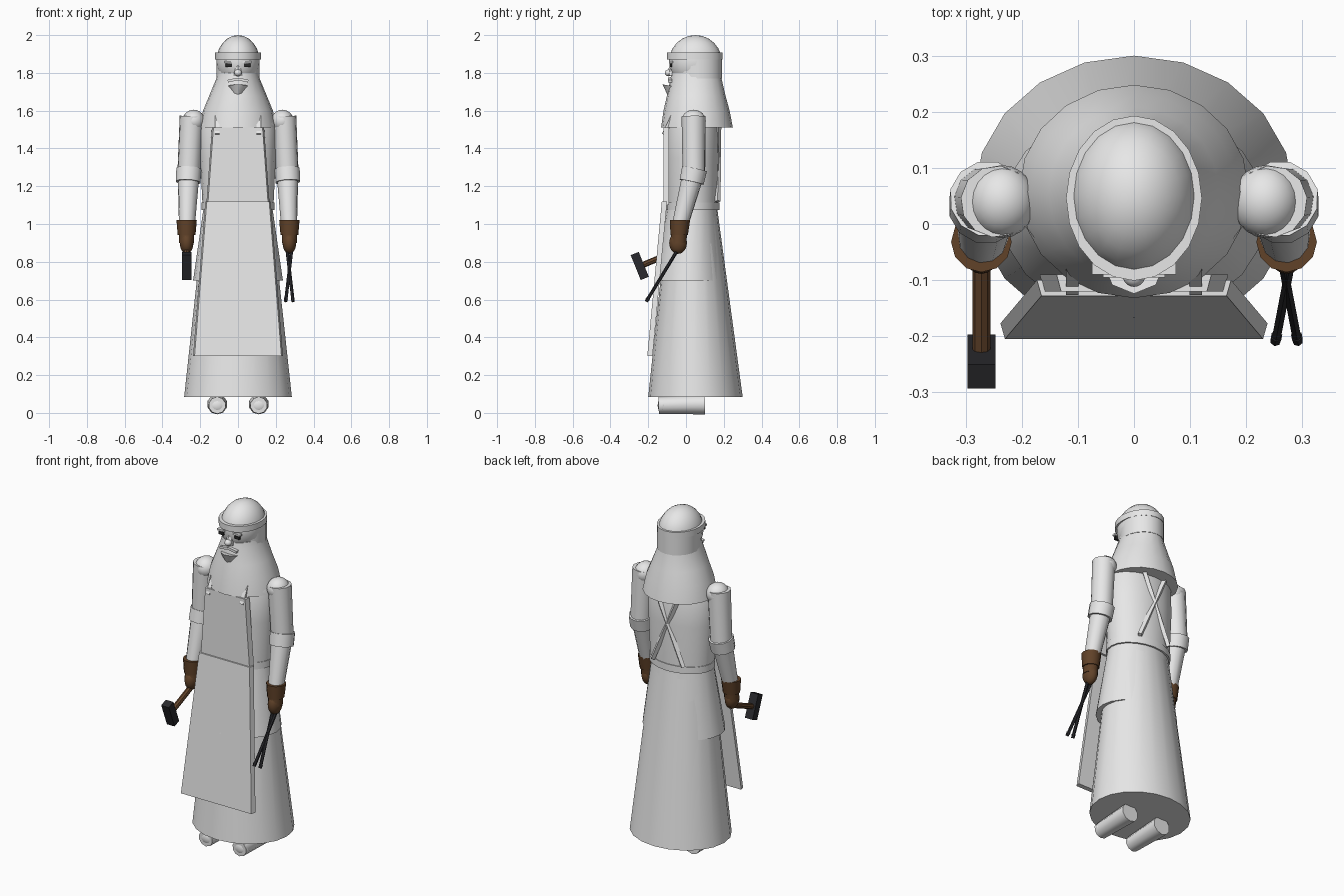
import bpy, bmesh, math
from mathutils import Vector, Matrix

cube = bpy.data.objects.get("Cube")
if cube:
    bpy.data.objects.remove(cube)


def material(name, rgb):
    m = bpy.data.materials.new(name)
    m.use_nodes = True
    m.diffuse_color = (*rgb, 1)
    m.node_tree.nodes["Principled BSDF"].inputs["Base Color"].default_value = (*rgb, 1)
    return m


CLOTH = material("pale cloth", (0.8, 0.8, 0.8))
LEATHER = material("brown leather", (0.12, 0.055, 0.022))
WOOD = material("brown wood", (0.13, 0.06, 0.025))
IRON = material("dark iron", (0.022, 0.022, 0.026))
EYE = material("dark eye", (0.02, 0.02, 0.02))


def finish(name, bm, mat, smooth=True):
    bmesh.ops.recalc_face_normals(bm, faces=bm.faces)
    me = bpy.data.meshes.new(name)
    bm.to_mesh(me)
    bm.free()
    me.materials.append(mat)
    ob = bpy.data.objects.new(name, me)
    bpy.context.collection.objects.link(ob)
    if smooth:
        bpy.ops.object.select_all(action="DESELECT")
        ob.select_set(True)
        bpy.context.view_layer.objects.active = ob
        bpy.ops.object.shade_smooth_by_angle(angle=math.radians(40))
    return ob


def loft(name, rings, mat=CLOTH, sides=20):
    """Stack of horizontal ellipses: (z, centre x, centre y, radius x, radius y)."""
    bm = bmesh.new()
    loops = []
    for z, cx, cy, rx, ry in rings:
        angles = [math.tau * i / sides + math.pi / 2 for i in range(sides)]
        loops.append([bm.verts.new((cx + rx * math.cos(a), cy + ry * math.sin(a), z)) for a in angles])
    for lo, hi in zip(loops, loops[1:]):
        for i in range(sides):
            j = (i + 1) % sides
            bm.faces.new((lo[i], lo[j], hi[j], hi[i]))
    bm.faces.new(loops[0])
    bm.faces.new(loops[-1])
    return finish(name, bm, mat)


def rod(name, a, b, r1, r2, mat=CLOTH, sides=12):
    """Cylinder or cone between two points."""
    a, b = Vector(a), Vector(b)
    turn = (b - a).to_track_quat("Z", "Y").to_matrix().to_4x4()
    bm = bmesh.new()
    bmesh.ops.create_cone(bm, cap_ends=True, segments=sides, radius1=r1, radius2=r2,
                          depth=(b - a).length, matrix=Matrix.Translation((a + b) / 2) @ turn)
    return finish(name, bm, mat)


def ball(name, centre, radii, mat=CLOTH):
    bm = bmesh.new()
    bmesh.ops.create_uvsphere(bm, u_segments=20, v_segments=12, radius=1,
                              matrix=Matrix.Translation(centre) @ Matrix.Diagonal((*radii, 1)))
    return finish(name, bm, mat)


def box(name, centre, size, mat=CLOTH, tilt=0, axis="X"):
    bm = bmesh.new()
    bmesh.ops.create_cube(bm, size=1, matrix=Matrix.Translation(centre)
                          @ Matrix.Rotation(tilt, 4, axis) @ Matrix.Diagonal((*size, 1)))
    return finish(name, bm, mat, False)


def panel(name, bottom, top, depth):
    """Tapered sheet between two edges: (z, half width, front y)."""
    bm = bmesh.new()
    front, back = [], []
    for (z, w, y), sides in ((bottom, (-1, 1)), (top, (1, -1))):
        for s in sides:
            front.append(bm.verts.new((s * w, y, z)))
            back.append(bm.verts.new((s * (w + 0.008), y + depth, z)))
    bm.faces.new(front)
    bm.faces.new(back)
    for i in range(4):
        j = (i + 1) % 4
        bm.faces.new((front[i], front[j], back[j], back[i]))
    return finish(name, bm, CLOTH, False)


# Robe, tunic and belt
loft("robe_skirt", [(0.085, 0, 0.05, 0.285, 0.25), (1.1, 0, 0.035, 0.175, 0.128)])
loft("tunic_hem", [(0.7, 0, 0.02, 0.238, 0.188), (1.1, 0, 0.032, 0.18, 0.132)])
loft("tunic_body", [(1.08, 0, 0.035, 0.187, 0.137), (1.35, 0, 0.035, 0.2, 0.142),
                    (1.53, 0, 0.035, 0.2, 0.138), (1.59, 0, 0.035, 0.17, 0.115),
                    (1.64, 0, 0.035, 0.09, 0.08)])
loft("belt", [(1.075, 0, 0.035, 0.192, 0.142), (1.115, 0, 0.035, 0.192, 0.142)])

# Apron with bib, shoulder straps and crossed back straps
panel("apron_skirt", (0.3, 0.23, -0.205), (1.12, 0.165, -0.128), 0.028)
panel("apron_bib", (1.1, 0.16, -0.12), (1.51, 0.13, -0.12), 0.03)
for s, side in ((1, "left"), (-1, "right")):
    box("bib_strap_" + side, (s * 0.11, -0.08, 1.55), (0.022, 0.022, 0.17), CLOTH, -0.45)
    rod("back_strap_" + side, (s * 0.1, 0.168, 1.12), (-s * 0.08, 0.172, 1.54), 0.015, 0.015, CLOTH, 4)

# Hooded cape and head
loft("cape", [(1.51, 0, 0.058, 0.205, 0.19), (1.6, 0, 0.056, 0.185, 0.175),
              (1.68, 0, 0.054, 0.152, 0.155), (1.77, 0, 0.053, 0.115, 0.135),
              (1.8, 0, 0.053, 0.108, 0.13)])
ball("head", (0, 0.05, 1.86), (0.115, 0.14, 0.14))
loft("hood_back", [(1.77, 0, 0.065, 0.115, 0.125), (1.89, 0, 0.065, 0.115, 0.125)])
loft("headband", [(1.872, 0, 0.046, 0.121, 0.147), (1.907, 0, 0.046, 0.121, 0.147)])

# Face
rod("nose", (0, -0.075, 1.785), (0, -0.075, 1.862), 0.028, 0.006, CLOTH, 6)
ball("nose_tip", (0, -0.092, 1.8), (0.02, 0.02, 0.018))
rod("beard", (0, -0.07, 1.73), (0, -0.08, 1.668), 0.055, 0.012, CLOTH, 8)
for s, side in ((1, "left"), (-1, "right")):
    box("eye_" + side, (s * 0.05, -0.08, 1.84), (0.034, 0.012, 0.018), EYE)
    box("brow_" + side, (s * 0.05, -0.08, 1.858), (0.05, 0.02, 0.01))
    box("moustache_" + side, (s * 0.027, -0.085, 1.762), (0.055, 0.02, 0.014), CLOTH, s * 0.2, "Y")

# Arms, gloves and feet
for s, side in ((1, "left"), (-1, "right")):
    ball("shoulder_" + side, (s * 0.235, 0.04, 1.545), (0.06, 0.065, 0.06))
    rod("upper_arm_" + side, (s * 0.245, 0.04, 1.57), (s * 0.262, 0.042, 1.25), 0.064, 0.06)
    rod("rolled_sleeve_" + side, (s * 0.26, 0.045, 1.292), (s * 0.264, 0.03, 1.222), 0.069, 0.067)
    rod("forearm_" + side, (s * 0.262, 0.035, 1.25), (s * 0.27, -0.03, 1.0), 0.057, 0.043)
    loft("glove_cuff_" + side, [(0.942, s * 0.272, -0.036, 0.047, 0.046),
                                (1.022, s * 0.272, -0.032, 0.054, 0.054)], LEATHER, 12)
    loft("glove_wrist_" + side, [(0.9, s * 0.272, -0.04, 0.04, 0.042),
                                 (0.95, s * 0.272, -0.036, 0.04, 0.042)], LEATHER, 12)
    ball("glove_hand_" + side, (s * 0.272, -0.042, 0.9), (0.036, 0.047, 0.058), LEATHER)
    rod("shoe_" + side, (s * 0.11, 0.1, 0.046), (s * 0.11, -0.145, 0.04), 0.054, 0.045, CLOTH, 10)
    ball("shoe_toe_" + side, (s * 0.11, -0.125, 0.04), (0.046, 0.025, 0.04))

# Hammer in the right hand
rod("hammer_handle", (-0.272, -0.01, 0.875), (-0.272, -0.24, 0.778), 0.016, 0.016, WOOD, 8)
box("hammer_head", (-0.272, -0.245, 0.778), (0.05, 0.046, 0.142), IRON, math.radians(22))

# Crossed tongs in the left hand
for s, side in ((1, "outer"), (-1, "inner")):
    rod("tongs_" + side, (0.272 - s * 0.013, -0.04, 0.87), (0.272 + s * 0.019, -0.207, 0.595),
        0.009, 0.009, IRON, 6)
    rod("tongs_tip_" + side, (0.272 + s * 0.018, -0.2, 0.607), (0.272 + s * 0.02, -0.21, 0.59),
        0.011, 0.009, IRON, 6)
